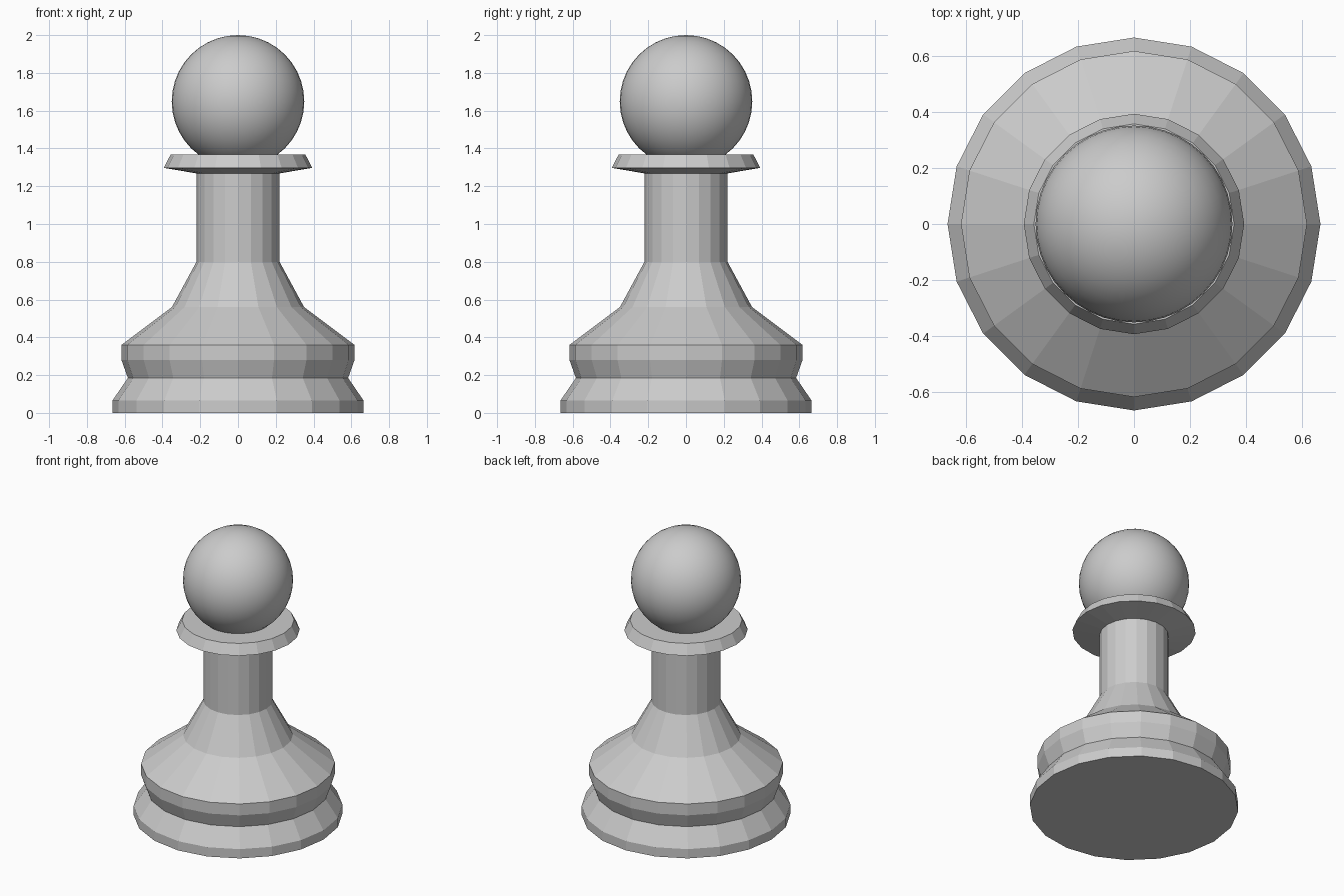
import bpy, bmesh
from math import sin, cos, tau

if "Cube" in bpy.data.objects:
    bpy.data.objects.remove(bpy.data.objects["Cube"])

SIDES = 20


def lathe(name, profile):
    """Flat-faced closed solid turned around z from (radius, z) points."""
    bm = bmesh.new()
    rings = [[bm.verts.new((r * cos(tau * i / SIDES), r * sin(tau * i / SIDES), z))
              for i in range(SIDES)] for r, z in profile]
    for low, high in zip(rings, rings[1:]):
        for i in range(SIDES):
            j = (i + 1) % SIDES
            bm.faces.new((low[i], low[j], high[j], high[i]))
    bm.faces.new(rings[0][::-1])
    bm.faces.new(rings[-1])
    mesh = bpy.data.meshes.new(name)
    bm.to_mesh(mesh)
    bm.free()
    obj = bpy.data.objects.new(name, mesh)
    bpy.context.collection.objects.link(obj)
    return obj


# Stepped base, flared skirt, neck and collar in one turned body
lathe("turned_body", [
    (0.665, 0.0), (0.665, 0.065),      # foot
    (0.583, 0.185),                    # groove
    (0.617, 0.28), (0.617, 0.36),      # upper band
    (0.35, 0.56), (0.22, 0.80),        # skirt
    (0.22, 1.268),                     # neck
    (0.393, 1.297), (0.357, 1.367),    # collar
])

# Smooth ball head
bpy.ops.mesh.primitive_uv_sphere_add(segments=40, ring_count=20, radius=0.351,
                                     location=(0, 0, 1.649))
head = bpy.context.object
head.name = "ball_head"
bpy.ops.object.shade_smooth()
